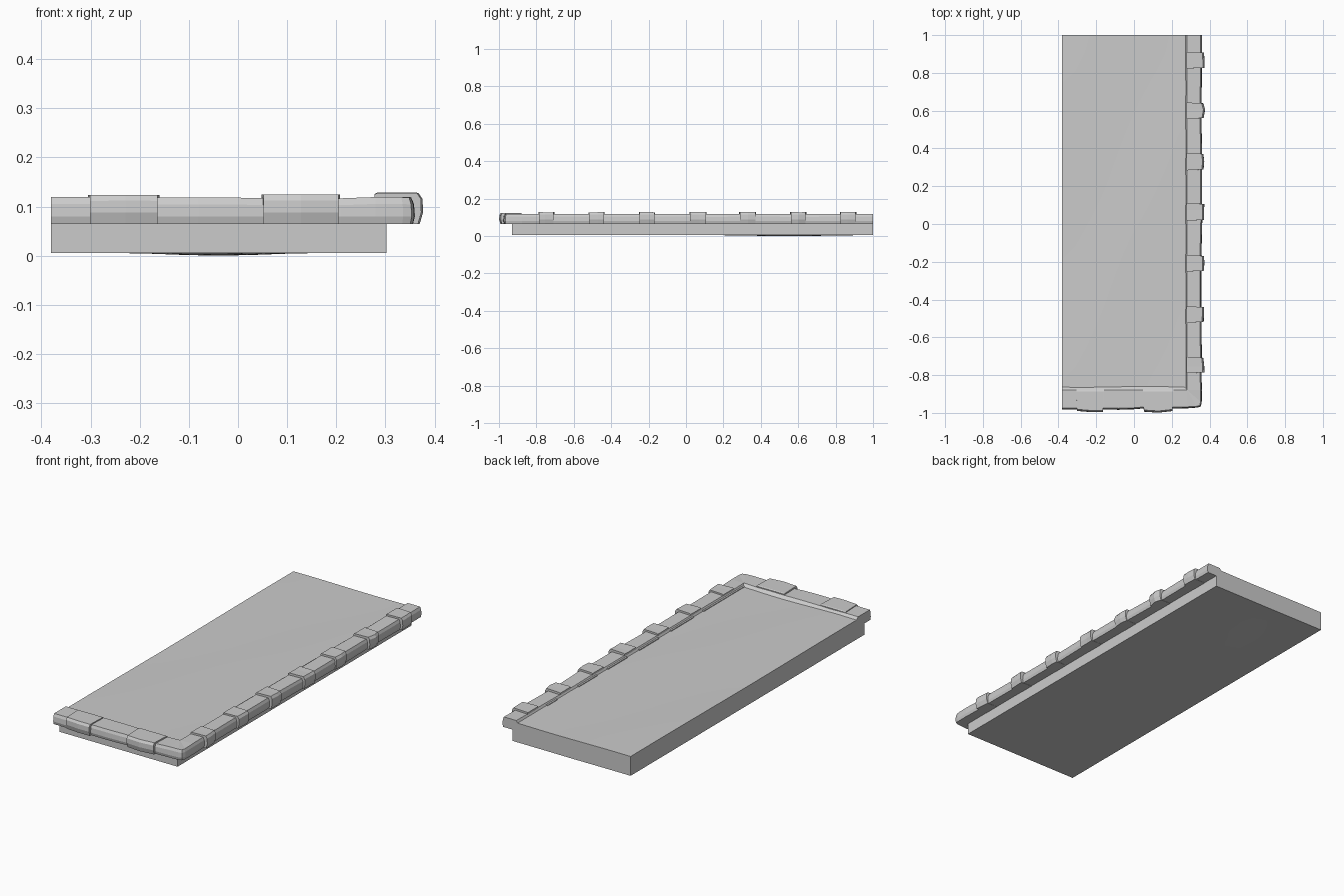
import bpy, bmesh, math, random
from mathutils import Vector

if "Cube" in bpy.data.objects:
    bpy.data.objects.remove(bpy.data.objects["Cube"])

random.seed(4)
LEDGE = 0.065      # height of the overhang underside
RIM = 0.118        # height of the kerb top


def jit(a):
    return random.uniform(-a, a)


def make(name, bm, smooth=False):
    bmesh.ops.recalc_face_normals(bm, faces=bm.faces)
    me = bpy.data.meshes.new(name)
    bm.to_mesh(me)
    bm.free()
    ob = bpy.data.objects.new(name, me)
    bpy.context.collection.objects.link(ob)
    if smooth:
        bpy.context.view_layer.objects.active = ob
        ob.select_set(True)
        bpy.ops.object.shade_smooth_by_angle(angle=math.radians(25))
        ob.select_set(False)
    return ob


def loft(name, rings, smooth=False):
    """Skin closed rings of equal length and cap both ends."""
    bm = bmesh.new()
    vs = [[bm.verts.new(p) for p in r] for r in rings]
    n = len(vs[0])
    for a, b in zip(vs, vs[1:]):
        for i in range(n):
            j = (i + 1) % n
            bm.faces.new((a[i], a[j], b[j], b[i]))
    bm.faces.new(vs[0])
    bm.faces.new(vs[-1])
    return make(name, bm, smooth)


# Platform slab: softly uneven walking surface, slightly bowed underside
def slab():
    x0, x1, y0, y1, nx, ny = -0.38, 0.302, -0.93, 1.0, 10, 20
    rings = []
    for j in range(ny + 1):
        y = y0 + (y1 - y0) * j / ny
        top, bot = [], []
        for i in range(nx + 1):
            x = x0 + (x1 - x0) * i / nx
            top.append((x, y, 0.106 + 0.002 * math.sin(9 * x + 1) * math.cos(4 * y)))
            bow = math.exp(-((x + 0.04) / 0.13) ** 2 - ((y - 0.55) / 0.3) ** 2)
            bot.append((x, y, 0.006 - 0.006 * bow))
        rings.append(top + bot[::-1])
    loft("platform_slab", rings, True)


# Kerb: L-shaped sweep overhanging the front and right sides
def kerb():
    stations = []      # (inner point, outer point)
    for x in (-0.38, -0.3, -0.23, -0.16, -0.08, 0.0, 0.05, 0.13, 0.21):
        o = -0.978 + jit(0.004)
        stations.append((Vector((x, -0.878, 0)), Vector((x, o, 0))))
    corner = Vector((0.28, -0.878, 0))
    for p in ((0.28, -0.974), (0.335, -0.97), (0.352, -0.965), (0.357, -0.945), (0.358, -0.878)):
        stations.append((corner, Vector((*p, 0))))
    for c in BLOCK_Y[::-1]:
        for d in (-0.05, 0.05):
            stations.append((Vector((0.28, c + d, 0)),
                             Vector((0.357 + jit(0.003), c + d, 0))))
    stations.append((Vector((0.28, 1, 0)), Vector((0.358, 1, 0))))
    rings = []
    for k, (a, b) in enumerate(stations):
        d = (b - a).normalized()
        if 9 <= k <= 13:   # mitre direction around the corner
            slope = corner + Vector((-0.008, 0.018, 0))
        else:
            slope = a - d * (0.018 if k < 9 else 0.008)
        z = RIM + jit(0.0015)
        up = Vector((0, 0, 1))
        rings.append([slope + up * LEDGE, slope + up * 0.104, a + up * z,
                      b - d * 0.006 + up * z, b + up * (z - 0.014),
                      b + d * 0.002 + up * 0.08, b - d * 0.002 + up * LEDGE])
    loft("stone_kerb", rings)


# Raised kerb stone: chamfered profile run along the kerb, bulging in the middle
def stone(name, place, inner, outer, lo, hi, top):
    rings = []
    mid = (lo + hi) / 2 + jit(0.01)
    for k, s in enumerate((lo, mid, hi)):
        o = outer + jit(0.003) - (0 if k == 1 else 0.004)
        z = top + jit(0.001)
        taper = (k - 1) * 0.004
        prof = [(inner, LEDGE - 0.001), (inner, z - 0.003), (inner + 0.006, z),
                (o - 0.009, z), (o - 0.001, z - 0.012), (o, 0.088), (o - 0.007, LEDGE - 0.001)]
        rings.append([place(s - (taper if d > inner + 0.01 else 0), d, h) for d, h in prof])
    loft(name, rings)


BLOCK_Y = (0.867, 0.6, 0.33, 0.064, -0.208, -0.479, -0.747)

slab()
kerb()
for i, c in enumerate(BLOCK_Y):
    h = 0.044 + jit(0.003)
    stone(f"side_stone_{i + 1}", lambda s, d, z: (d, s, z), 0.278, 0.374, c - h, c + h, 0.128)
for i, (lo, hi) in enumerate(((-0.305, -0.16), (0.048, 0.208))):
    stone(f"front_stone_{i + 1}", lambda s, d, z: (s, -d, z), 0.88, 0.996, lo, hi, 0.1245)

# Thin worn ridges along the inner edge of the side kerb
for i, (lo, hi) in enumerate(((-0.87, -0.53), (-0.45, -0.26), (-0.16, 0.0), (0.1, 0.26), (0.35, 0.5), (0.68, 0.76))):
    rings = [[(0.266, y, 0.1), (0.268, y, 0.1095), (0.275, y, 0.111), (0.281, y, 0.1)] for y in (lo, hi)]
    loft(f"kerb_ridge_{i + 1}", rings)
